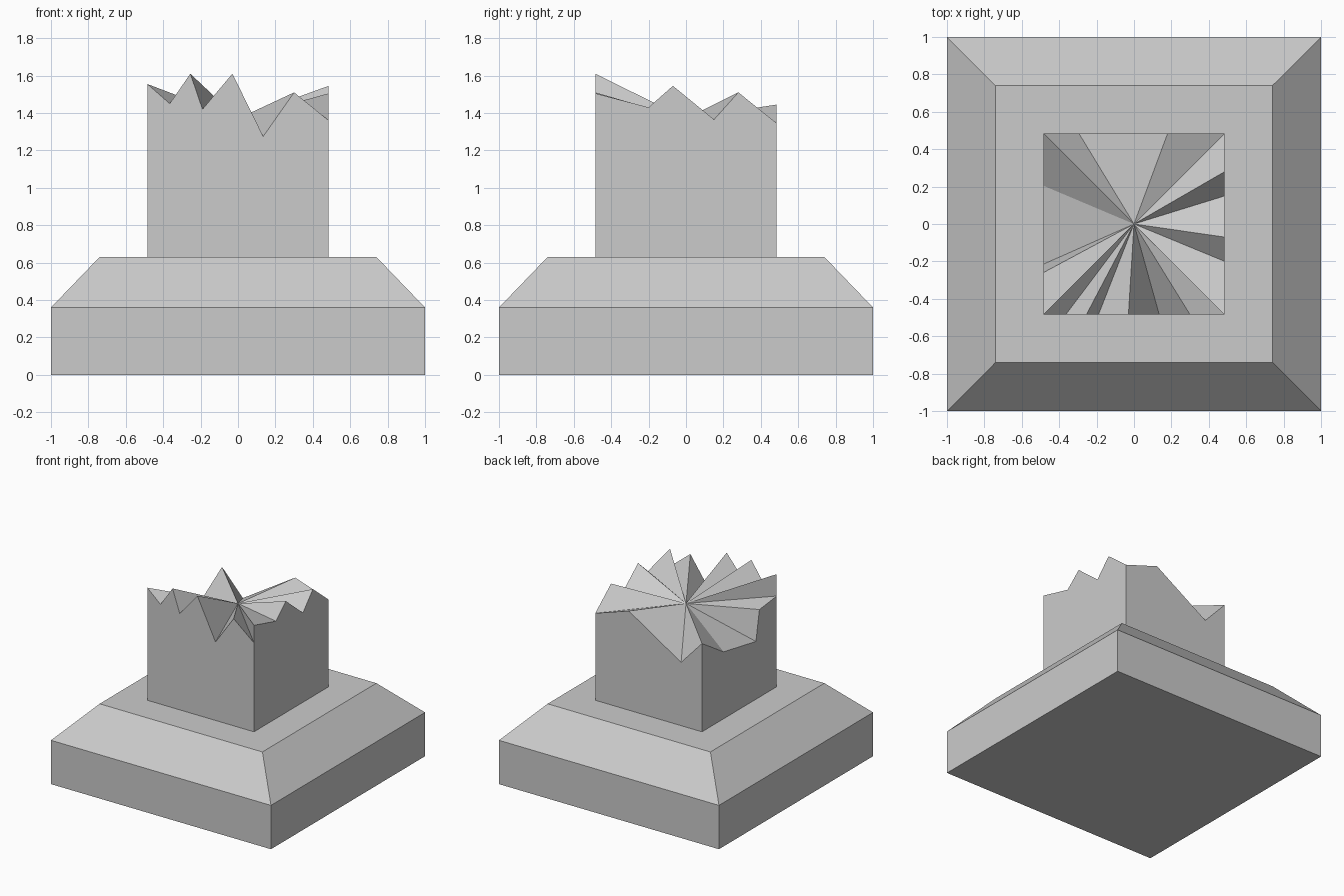
import bpy, bmesh
from math import pi
from mathutils import Matrix, Vector

if "Cube" in bpy.data.objects:
    bpy.data.objects.remove(bpy.data.objects["Cube"])


def finish(bm, name):
    bmesh.ops.remove_doubles(bm, verts=bm.verts, dist=1e-4)
    bmesh.ops.recalc_face_normals(bm, faces=bm.faces)
    mesh = bpy.data.meshes.new(name)
    bm.to_mesh(mesh)
    bm.free()
    obj = bpy.data.objects.new(name, mesh)
    bpy.context.collection.objects.link(obj)
    return obj


# Plinth: square slab with a sloped upper part
bm = bmesh.new()
rings = [[bm.verts.new((sx * h, sy * h, z)) for sx, sy in ((-1, -1), (1, -1), (1, 1), (-1, 1))]
         for h, z in ((1, 0), (1, 0.36), (0.74, 0.63))]
for low, high in zip(rings, rings[1:]):
    for i in range(4):
        j = (i + 1) % 4
        bm.faces.new((low[i], low[j], high[j], high[i]))
bm.faces.new(rings[0][::-1])
bm.faces.new(rings[-1])
finish(bm, "plinth")

# Broken pillar stump: a jagged profile per side, fanned in to a centre point
H = 0.485
BOTTOM = 0.63
profiles = [
    # front (left to right)
    [(-H, 1.375), (-H, 1.555), (-0.365, 1.45), (-0.255, 1.61), (-0.19, 1.42),
     (-0.03, 1.61), (0.135, 1.275), (0.30, 1.51), (H, 1.36)],
    # right
    [(-H, 1.36), (-H, 1.505), (-0.20, 1.43), (-0.07, 1.545), (0.15, 1.365),
     (0.28, 1.51), (H, 1.345)],
    # back
    [(-H, 1.345), (-0.18, 1.445), (0.295, 1.15), (H, 1.355)],
    # left
    [(-H, 1.355), (-0.205, 1.18), (0.215, 1.105), (0.26, 1.35), (H, 1.375)],
]
bm = bmesh.new()
apex = bm.verts.new((0, 0, 1.37))
floor = []
for k, profile in enumerate(profiles):
    turn = Matrix.Rotation(k * pi / 2, 3, 'Z')
    top = [bm.verts.new(turn @ Vector((t, -H, z))) for t, z in profile]
    a, b = [bm.verts.new(turn @ Vector((t, -H, BOTTOM))) for t in (-H, H)]
    floor.append(a)
    bm.faces.new([a, b] + top[::-1])
    for p, q in zip(top, top[1:]):
        bm.faces.new((p, q, apex))
bm.faces.new(floor[::-1])
finish(bm, "broken_pillar")
